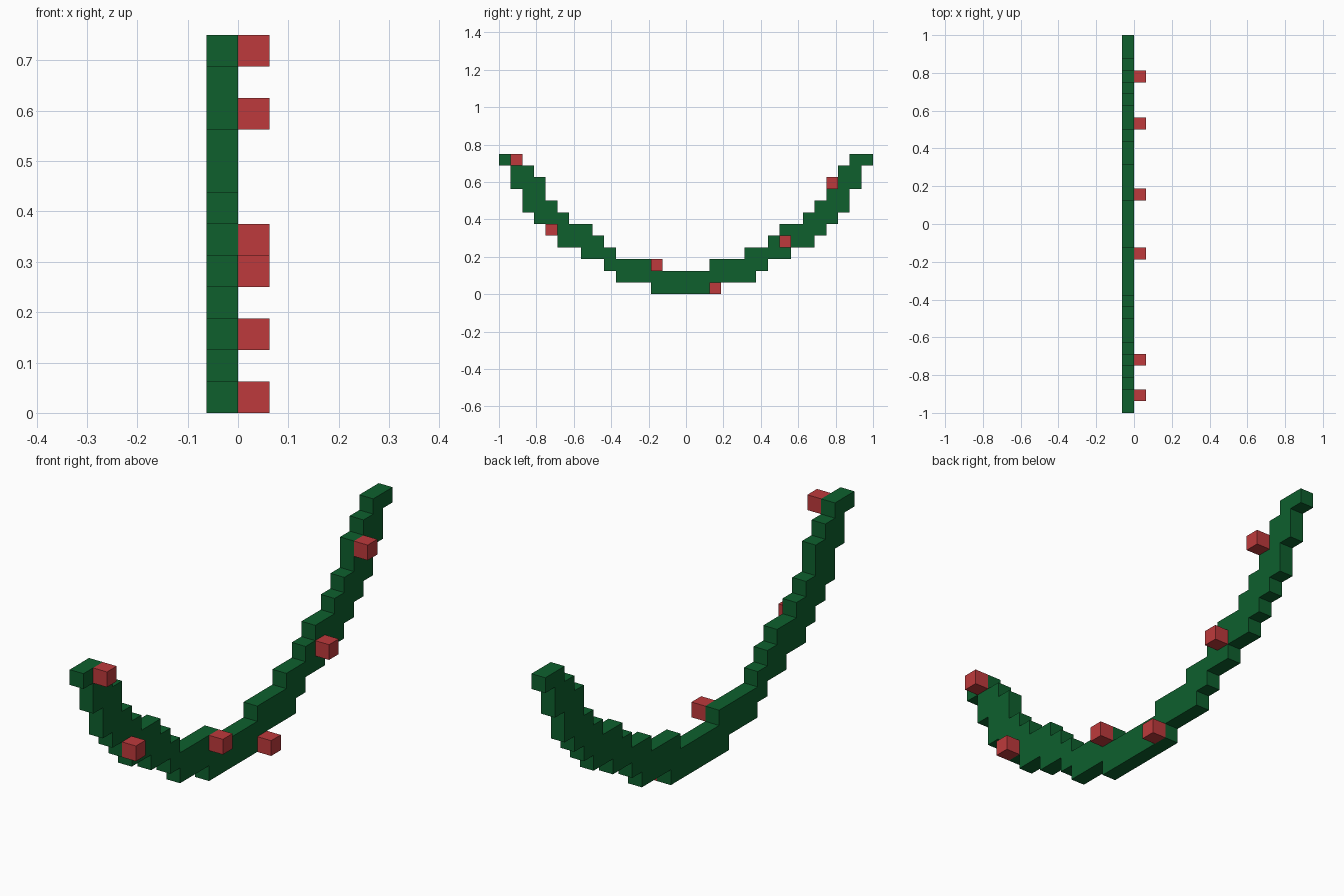
import bpy
import bmesh

cube = bpy.data.objects.get("Cube")
if cube:
    bpy.data.objects.remove(cube, do_unlink=True)

U = 1 / 16  # block size


def make_material(name, color):
    m = bpy.data.materials.new(name)
    m.diffuse_color = (*color, 1)
    m.use_nodes = True
    bsdf = m.node_tree.nodes["Principled BSDF"]
    bsdf.inputs["Base Color"].default_value = (*color, 1)
    bsdf.inputs["Roughness"].default_value = 0.9
    return m


def extrude_profile(name, points, x0, x1, material):
    """Extrude a closed (y, z) block outline from x0 to x1."""
    bm = bmesh.new()
    verts = [bm.verts.new((x0, -1 + y * U, z * U)) for y, z in points]
    face = bm.faces.new(verts)
    new = bmesh.ops.extrude_face_region(bm, geom=[face])["geom"]
    bmesh.ops.translate(bm, vec=(x1 - x0, 0, 0),
                        verts=[v for v in new if isinstance(v, bmesh.types.BMVert)])
    bmesh.ops.recalc_face_normals(bm, faces=bm.faces)
    mesh = bpy.data.meshes.new(name)
    bm.to_mesh(mesh)
    bm.free()
    mesh.materials.append(material)
    obj = bpy.data.objects.new(name, mesh)
    bpy.context.collection.objects.link(obj)
    return obj


green = make_material("dark_green", (0.0044, 0.117, 0.027))
red = make_material("berry_red", (0.515, 0.042, 0.045))

# Stepped edges of the sagging garland, one entry per row from the ground up
outer_front = [13, 10, 9, 7, 5, 4, 3, 2, 2, 1, 1, 0]
outer_back = [32 - y for y in outer_front]
inner_front = [14, 13, 10, 9, 8, 6, 5, 4, 4, 3, 2]  # from row 2 up
inner_front = [14, 10, 9, 8, 6, 5, 4, 4, 3, 2]
inner_back = [18, 21, 23, 24, 26, 27, 28, 28, 29, 30]


def steps(edges, first_row):
    """Turn per-row edge positions into stair corners."""
    return [(y, first_row + i + dz) for i, y in enumerate(edges) for dz in (0, 1)]


outline = (steps(outer_front, 0)[::-1] + steps(outer_back, 0)
           + steps(inner_back, 2)[::-1] + steps(inner_front, 2))
# Drop points that lie on a straight vertical run
outline = [p for i, p in enumerate(outline)
           if not (outline[i - 1][0] == p[0] == outline[(i + 1) % len(outline)][0])]
extrude_profile("garland", outline, -U, 0, green)

# Berries on the side of the garland: (block along y, row)
for n, (y, z) in enumerate([(1, 11), (4, 5), (13, 2), (18, 0), (24, 4), (28, 9)], 1):
    square = [(y, z), (y + 1, z), (y + 1, z + 1), (y, z + 1)]
    extrude_profile(f"berry_{n}", square, 0, U, red)
